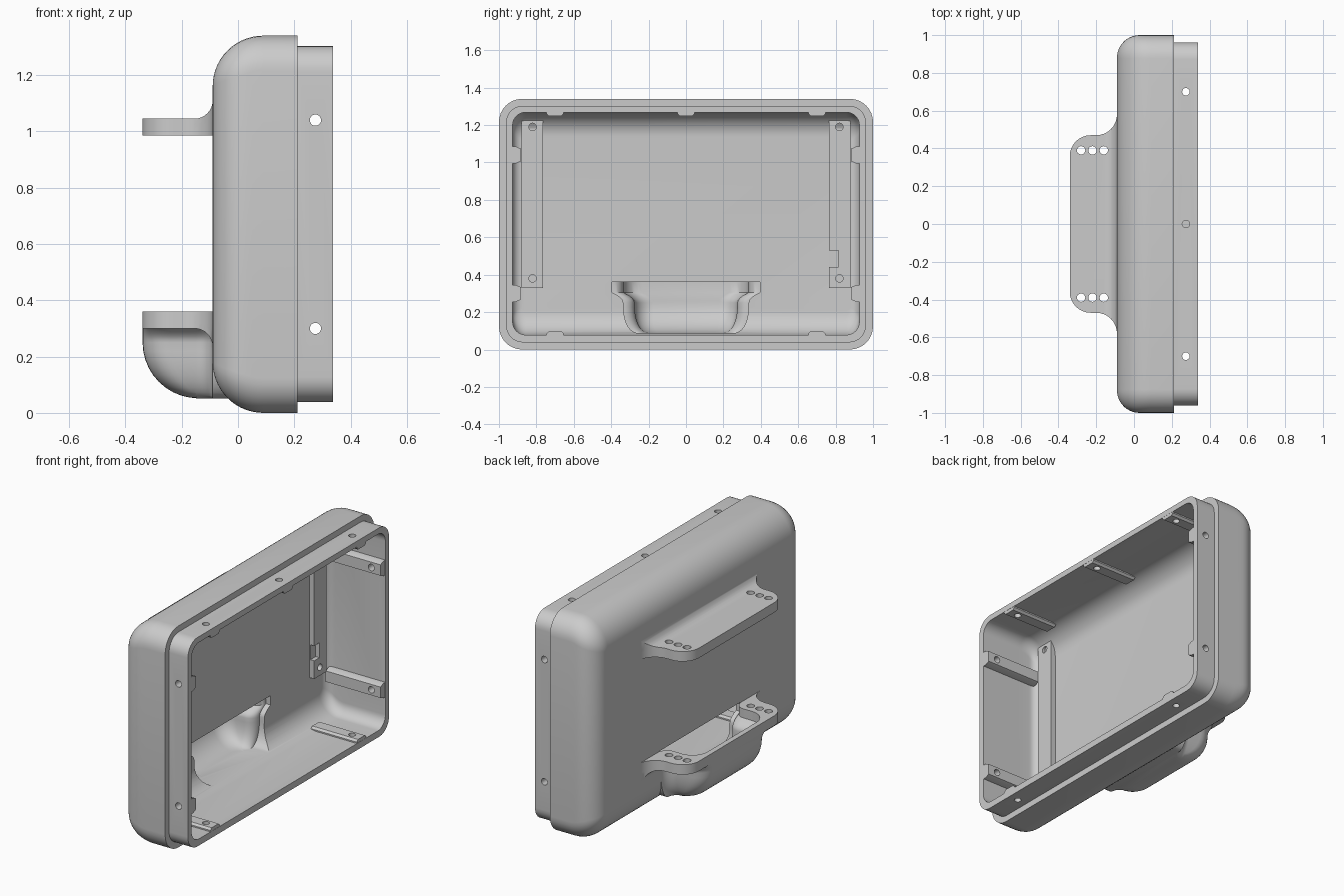
import bpy, bmesh, math
from mathutils import Vector, Matrix

if "Cube" in bpy.data.objects:
    bpy.data.objects.remove(bpy.data.objects["Cube"])

grey = bpy.data.materials.new("plain grey")
grey.diffuse_color = (0.6, 0.6, 0.6, 1)
grey.use_nodes = True
grey.node_tree.nodes["Principled BSDF"].inputs["Base Color"].default_value = grey.diffuse_color
HALF_PI = math.pi / 2


def finish(bm, name):
    bmesh.ops.recalc_face_normals(bm, faces=bm.faces)
    me = bpy.data.meshes.new(name)
    bm.to_mesh(me)
    bm.free()
    me.materials.append(grey)
    ob = bpy.data.objects.new(name, me)
    bpy.context.collection.objects.link(ob)
    return ob


def loft(name, rings):
    """Closed solid through rings of equal point count."""
    bm = bmesh.new()
    vs = [[bm.verts.new(p) for p in r] for r in rings]
    n = len(vs[0])
    for a, b in zip(vs, vs[1:]):
        for i in range(n):
            j = (i + 1) % n
            bm.faces.new((a[i], a[j], b[j], b[i]))
    bm.faces.new(vs[0])
    bm.faces.new(vs[-1])
    return finish(bm, name)


def combine(ob, other, op):
    m = ob.modifiers.new(op, 'BOOLEAN')
    m.operation, m.solver, m.object = op, 'EXACT', other
    bpy.context.view_layer.objects.active = ob
    bpy.ops.object.modifier_apply(modifier=m.name)
    bpy.data.objects.remove(other)


def boxes(name, items):
    bm = bmesh.new()
    for lo, hi in items:
        lo, hi = Vector(lo), Vector(hi)
        mat = Matrix.Translation((lo + hi) / 2) @ Matrix.Diagonal((*(hi - lo), 1))
        bmesh.ops.create_cube(bm, size=1, matrix=mat)
    return finish(bm, name)


def pins(name, items, r, length):
    """Cylinders given as (centre, axis)."""
    bm = bmesh.new()
    for c, axis in items:
        rot = Vector(axis).to_track_quat('Z', 'Y').to_matrix().to_4x4()
        bmesh.ops.create_cone(bm, cap_ends=True, segments=20, radius1=r, radius2=r,
                              depth=length, matrix=Matrix.Translation(c) @ rot)
    return finish(bm, name)


def rounded_ring(x, hy, z0, z1, r, n=8):
    """Rounded rectangle across the case at depth x."""
    pts = []
    corners = [(hy - r, z1 - r), (-hy + r, z1 - r), (-hy + r, z0 + r), (hy - r, z0 + r)]
    for k, (cy, cz) in enumerate(corners):
        for i in range(n + 1):
            a = (k + i / n) * HALF_PI
            pts.append((x, cy + r * math.cos(a), cz + r * math.sin(a)))
    return pts


def inset(x, back, r):
    d = r - (x - back)
    return r - math.sqrt(max(r * r - d * d, 0)) if d > 0 else 0


def tub(back, hy, z0, z1, corner, ry, rz, n=14):
    """Rings of a tub whose back edge is rounded by ry at the sides, rz above and below."""
    rings = []
    for i in range(n + 1):
        x = back + rz * (1 - math.cos(HALF_PI * i / n))
        dy, dz = inset(x, back, ry), inset(x, back, rz)
        rings.append(rounded_ring(x, hy - dy, z0 + dz, z1 - dz, max(corner - dy, 0.004)))
    return rings


def ear(z, xmin, hw, r, flare, xend=0.0, n=8):
    """Plan outline that projects from the back wall and flares into it."""
    wall = -0.09
    half = [(xend, hw + flare)]
    for i in range(n + 1):
        a = HALF_PI * i / n
        half.append((wall - flare + flare * math.cos(a), hw + flare - flare * math.sin(a)))
    for i in range(n + 1):
        a = HALF_PI * i / n
        half.append((xmin + r - r * math.sin(a), hw - r + r * math.cos(a)))
    return [(x, y, z) for x, y in half] + [(x, -y, z) for x, y in reversed(half)]


# case body with stepped lip
rings = tub(-0.09, 1.0, 0, 1.34, 0.124, 0.12, 0.18)
rings += [rounded_ring(0.212, 1.0, 0, 1.34, 0.124), rounded_ring(0.212, 0.962, 0.038, 1.303, 0.09),
          rounded_ring(0.338, 0.962, 0.038, 1.303, 0.09)]
case = loft("case", rings)

# two mounting plates, each blended into the back wall on one side
for z0, z1, side in ((0.985, 1.045, 1), (0.30, 0.36, -1)):
    shape = dict(xmin=-0.34, hw=0.47, r=0.11, flare=0.11)
    base = z1 if side > 0 else z0
    prof = [(-0.01, base - side * 0.02), (-0.155, base - side * 0.02)]
    for i in range(9):
        a = HALF_PI * i / 8
        prof.append((-0.155 + 0.065 * math.sin(a), base + side * 0.065 * (1 - math.cos(a))))
    prof.append((-0.01, base + side * 0.065))
    blend = loft("blend", [[(x, y, z) for x, z in prof] for y in (-0.6, 0.6)])
    combine(blend, loft("mask", [ear(z, **shape) for z in (base - 0.1, base + 0.1)]), 'INTERSECT')
    combine(case, loft("plate", [ear(z, **shape) for z in (z0, z1)]), 'UNION')
    combine(case, blend, 'UNION')


def scoop(name, zb, xmin, width, grow, top, xend):
    """Rounded scoop below the lower plate, its sides opening out near the top."""
    rings, r = [], 0.25 - zb
    for i in range(11):
        a = HALF_PI * i / 10
        z = 0.25 - r * math.cos(a)
        rings.append(ear(z, xmin + r * (1 - math.sin(a)), width - 0.08 * (1 - math.sin(a)) ** 1.2,
                         0.05 + 0.05 * math.sin(a), 0.06, xend))
    for i in range(1, 6):
        t = i / 5
        rings.append(ear(0.25 + 0.055 * t, xmin, width + grow * t * t, 0.10, 0.06, xend))
    rings.append(ear(top, xmin, width + grow, 0.10, 0.06, xend))
    return loft(name, rings)


combine(case, scoop("scoop", 0.052, -0.339, 0.31, 0.05, 0.32, 0.0), 'UNION')

# hollow inside of case and scoop
cavity = tub(-0.058, 0.927, 0.078, 1.268, 0.07, 0.05, 0.13)
cavity.append(rounded_ring(0.40, 0.927, 0.078, 1.268, 0.07))
combine(case, loft("cavity", cavity), 'DIFFERENCE')
combine(case, scoop("scoop_hollow", 0.088, -0.308, 0.275, 0.06, 0.362, 0.03), 'DIFFERENCE')

# holes through both plates
combine(case, pins("plate_holes", [((x, s * 0.39, z), (0, 0, 1)) for x in (-0.28, -0.22, -0.16)
                                   for s in (-1, 1) for z in (0.33, 1.015)], 0.022, 0.12), 'DIFFERENCE')


def lip_holes():
    items = [((0.275, s * 0.925, z), (0, 1, 0)) for s in (-1, 1) for z in (0.30, 1.04)]
    items += [((0.275, y, 1.28), (0, 0, 1)) for y in (-0.7, 0, 0.7)]
    items += [((0.275, s * 0.7, 0.06), (0, 0, 1)) for s in (-1, 1)]
    return pins("lip_holes", items, 0.02, 0.16)


combine(case, lip_holes(), 'DIFFERENCE')


# screw ribs along the inner walls, with chamfered flanks
def rib(name, centre, across, inward, depth, x0):
    c, t, n = Vector(centre), Vector(across), Vector(inward)
    prof = [c - t * 0.045 - n * 0.015, c - t * 0.045 + n * depth * 0.4, c - t * 0.033 + n * depth,
            c + t * 0.033 + n * depth, c + t * 0.045 + n * depth * 0.4, c + t * 0.045 - n * 0.015]
    ob = loft(name, [[p + Vector((x, 0, 0)) for p in prof] for x in (x0, 0.337)])
    combine(ob, lip_holes(), 'DIFFERENCE')
    return ob


smooth = [case]
for s in (-1, 1):
    for z in (0.30, 1.04):
        smooth.append(rib("side_rib", (0, s * 0.927, z), (0, 0, 1), (0, -s, 0), 0.045, -0.03))
    smooth.append(rib("bottom_rib", (0, s * 0.7, 0.078), (0, 1, 0), (0, 0, 1), 0.02, 0.03))
for y in (-0.7, 0, 0.7):
    smooth.append(rib("top_rib", (0, y, 1.268), (0, 1, 0), (0, 0, -1), 0.02, 0.03))

# upright rails on the inner back wall, with screw holes
for s in (-1, 1):
    rail = boxes("rail", [((-0.07, min(s * 0.765, s * 0.88), 0.33), (-0.025, max(s * 0.765, s * 0.88), 1.24))])
    combine(rail, pins("rail_holes", [((-0.02, s * 0.82, z), (1, 0, 0)) for z in (0.38, 1.19)],
                       0.02, 0.06), 'DIFFERENCE')
    if s > 0:  # small recess on one rail
        combine(rail, boxes("recess", [((-0.05, 0.75, 0.44), (0.0, 0.815, 0.53))]), 'DIFFERENCE')
    smooth.append(rail)

for ob in smooth:
    bpy.ops.object.select_all(action='DESELECT')
    ob.select_set(True)
    bpy.context.view_layer.objects.active = ob
    bpy.ops.object.shade_smooth_by_angle(angle=math.radians(30))
